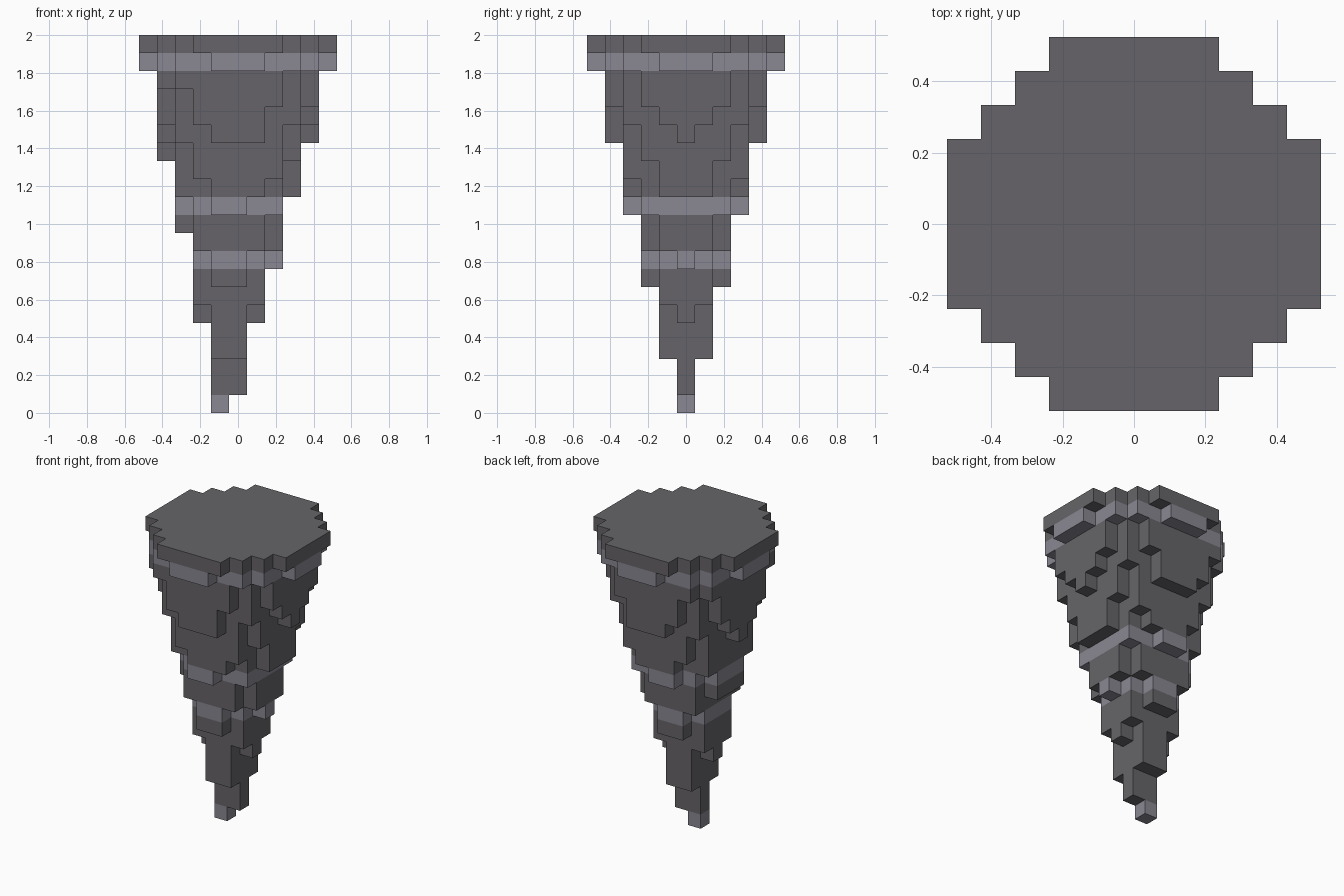
import bpy, bmesh, math
from mathutils import Vector

cube = bpy.data.objects.get("Cube")
if cube:
    bpy.data.objects.remove(cube, do_unlink=True)

LAYERS = 21
U = 2.0 / LAYERS          # edge of one block


def material(name, rgb):
    m = bpy.data.materials.new(name)
    m.use_nodes = True
    m.diffuse_color = (*rgb, 1)
    bsdf = next(n for n in m.node_tree.nodes if n.type == 'BSDF_PRINCIPLED')
    bsdf.inputs["Base Color"].default_value = (*rgb, 1)
    return m


dark = material("dark stone", (0.133, 0.127, 0.138))
light = material("light stone", (0.255, 0.243, 0.287))


def filled(x, y, k):
    """Is there a block here: a tapering cone whose tip leans to -x."""
    t = k / (LAYERS - 1)
    dx = x + 0.6 * (1 - t)
    d2 = dx * dx + y * y
    r = 0.4 + 5 * t
    if k > 11:            # upper layers bulge slightly at the diagonals
        r += 0.1 * (2 * dx * y / d2) ** 2 if d2 else 0
    return d2 <= (r + 1e-4) ** 2


DIRECTIONS = [(1, 0, 0), (-1, 0, 0), (0, 1, 0), (0, -1, 0), (0, 0, 1), (0, 0, -1)]


def stone_part(name, first, last, mat):
    """Outer shell of all blocks in layers first..last."""
    blocks = {(x, y, k) for k in range(first, last + 1)
              for x in range(-6, 7) for y in range(-6, 7) if filled(x, y, k)}
    bm = bmesh.new()
    for b in blocks:
        centre = Vector((b[0], b[1], b[2] + 0.5)) * U
        for d in DIRECTIONS:
            if tuple(p + q for p, q in zip(b, d)) in blocks:
                continue
            n = Vector(d)
            s = Vector((d[1], d[2], d[0]))
            t = n.cross(s)
            corners = [(1, 1), (-1, 1), (-1, -1), (1, -1)]
            bm.faces.new([bm.verts.new(centre + (n + s * i + t * j) * U / 2)
                          for i, j in corners])
    bmesh.ops.remove_doubles(bm, verts=bm.verts, dist=U / 100)
    # Merge coplanar squares into larger flat faces
    bmesh.ops.dissolve_limit(bm, angle_limit=math.radians(1),
                             verts=bm.verts, edges=bm.edges)
    me = bpy.data.meshes.new(name)
    bm.to_mesh(me)
    bm.free()
    me.materials.append(mat)
    ob = bpy.data.objects.new(name, me)
    bpy.context.collection.objects.link(ob)


# Parts from the tip up to the flat cap
stone_part("tip", 0, 0, light)
stone_part("lower_spike", 1, 7, dark)
stone_part("lower_band", 8, 8, light)
stone_part("middle_spike", 9, 10, dark)
stone_part("middle_band", 11, 11, light)
stone_part("upper_spike", 12, 18, dark)
stone_part("rim_band", 19, 19, light)
stone_part("cap", 20, 20, dark)
